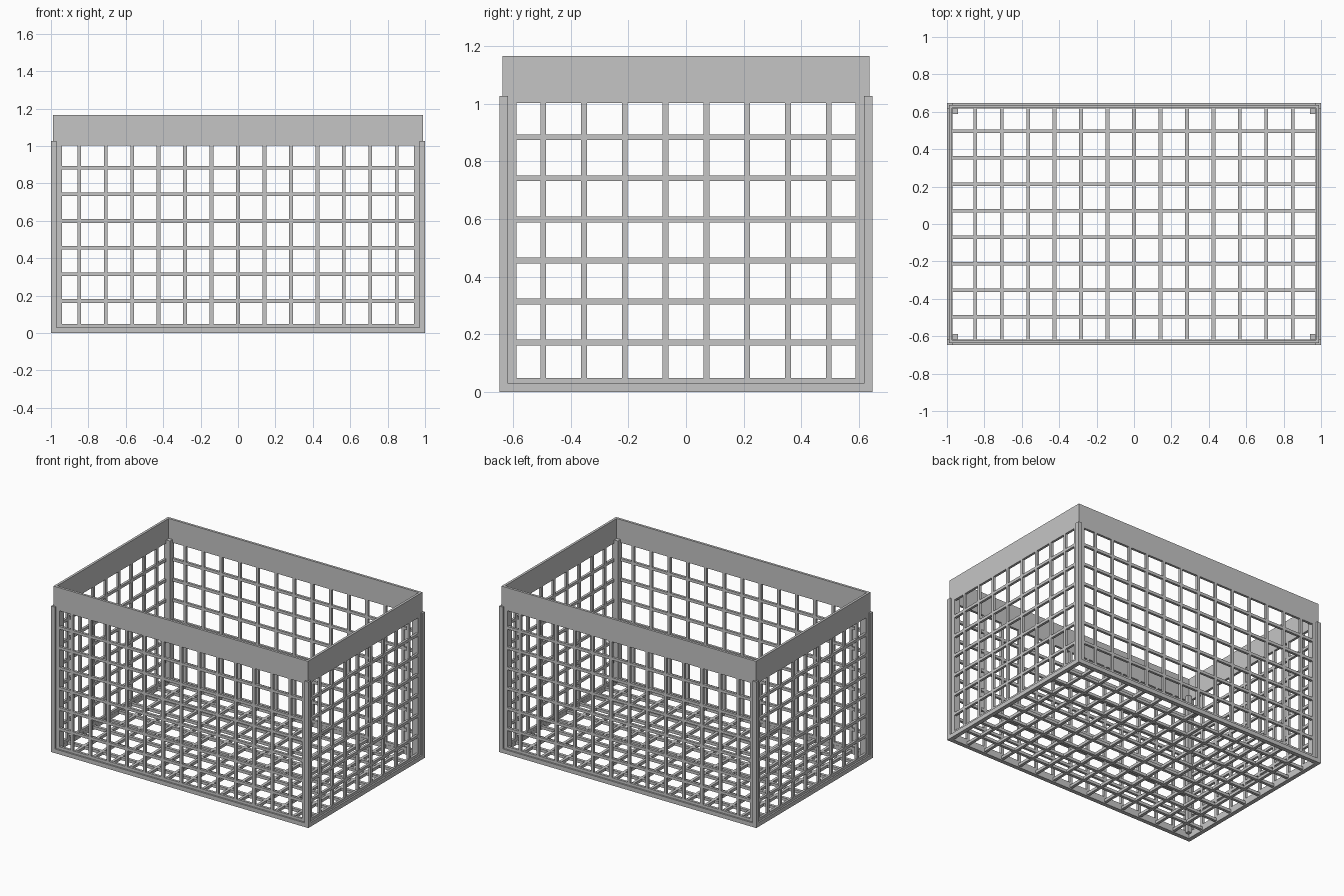
import bpy, bmesh
from mathutils import Matrix, Vector

cube = bpy.data.objects.get("Cube")
if cube:
    bpy.data.objects.remove(cube, do_unlink=True)

grey = bpy.data.materials.new("light_grey")
grey.use_nodes = True
colour = (0.56, 0.56, 0.56, 1)
grey.diffuse_color = colour
grey.node_tree.nodes["Principled BSDF"].inputs["Base Color"].default_value = colour

X, Y = 1.0, 0.647       # outer half sizes
BAR = 0.029             # frame bar thickness
INSET = 0.011           # wall sheets sit this far inside the frame
SHEET = 0.017           # wall sheet thickness
WIRE = 0.02             # lattice strip width
PITCH = 0.1415          # lattice spacing
POST_TOP, BAND_LOW, BAND_TOP = 1.026, 1.003, 1.165
SILL = 0.048            # top of the solid border along the wall bottom


def box(bm, *spans):
    """Box from three (start, end) spans along x, y and z."""
    low = Vector([min(s) for s in spans])
    high = Vector([max(s) for s in spans])
    mat = Matrix.Translation((low + high) / 2) @ Matrix.Diagonal((*(high - low), 1))
    bmesh.ops.create_cube(bm, size=1, matrix=mat)


def strip(centre):
    return (centre - WIRE / 2, centre + WIRE / 2)


def finish(name, bm):
    mesh = bpy.data.meshes.new(name)
    bm.to_mesh(mesh)
    bm.free()
    mesh.materials.append(grey)
    bpy.context.collection.objects.link(bpy.data.objects.new(name, mesh))


# Base rails
bm = bmesh.new()
for s in (-1, 1):
    box(bm, (-X, X), (s * Y, s * (Y - BAR)), (0, BAR))
    box(bm, (s * X, s * (X - BAR)), (BAR - Y, Y - BAR), (0, BAR))
finish("base_frame", bm)

# Outer and inner corner posts
for name, inset in (("outer_posts", 0), ("inner_posts", BAR)):
    bm = bmesh.new()
    for sx in (-1, 1):
        for sy in (-1, 1):
            box(bm, (sx * (X - inset), sx * (X - inset - BAR)),
                (sy * (Y - inset), sy * (Y - inset - BAR)), (inset, POST_TOP))
    finish(name, bm)

cols_x = [i * PITCH for i in range(-6, 7)]
cols_y = [(i + 0.5) * PITCH for i in range(-4, 4)]
rows = [0.171 + i * 0.1425 for i in range(6)]


def wall(name, along_x, side, half, depth, cols):
    """Flat lattice sheet with a solid border and a deep band on top."""
    bm = bmesh.new()
    across = (side * depth, side * (depth - SHEET))
    edge = half - 2 * BAR + INSET

    def piece(span, height):
        box(bm, *((span, across) if along_x else (across, span)), height)

    piece((-half, half), (BAND_LOW, BAND_TOP))
    piece((-half, half), (INSET, SILL))
    for s in (-1, 1):
        piece((s * edge, s * half), (SILL, BAND_LOW))
    for c in cols:
        piece(strip(c), (SILL, BAND_LOW))
    for z in rows:
        piece((-edge, edge), strip(z))
    finish(name, bm)


# Lattice walls
wx, wy = X - INSET, Y - INSET
wall("front_wall", True, -1, wx, wy, cols_x)
wall("back_wall", True, 1, wx, wy, cols_x)
wall("right_wall", False, -1, wy, wx, cols_y)
wall("left_wall", False, 1, wy, wx, cols_y)

# Lattice floor
bm = bmesh.new()
floor = (0.008, 0.028)
for x in cols_x:
    box(bm, strip(x), (-wy, wy), floor)
for y in cols_y:
    box(bm, (-wx, wx), strip(y), floor)
finish("floor_lattice", bm)
